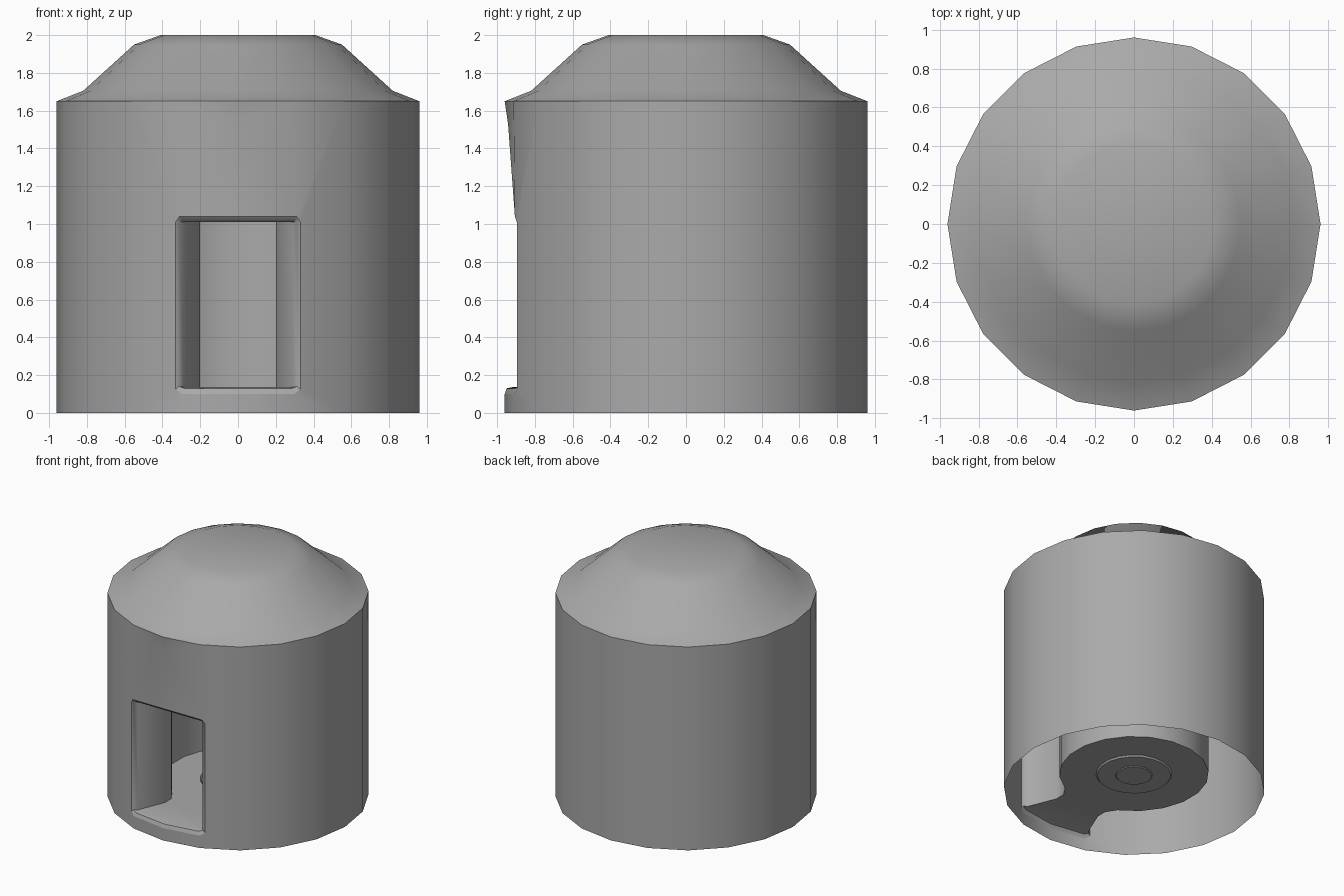
import bpy
import bmesh
from math import sin, cos, pi

cube = bpy.data.objects.get("Cube")
if cube:
    bpy.data.objects.remove(cube, do_unlink=True)

SIDES = 20
STEP = 2 * pi / SIDES
R, WALL_TOP = 0.96, 1.65
ROOM_R, FLOOR, CEIL = 0.55, 0.136, 1.01

grey = bpy.data.materials.new("plain grey")
grey.use_nodes = True
grey.diffuse_color = (0.4, 0.4, 0.4, 1)
grey.node_tree.nodes["Principled BSDF"].inputs["Base Color"].default_value = grey.diffuse_color


def column(r, i, z):
    """Point on a ring; index zero faces the front, positive goes to +x."""
    return (r * sin(i * STEP), -r * cos(i * STEP), z)


def flip(p):
    return (-p[0], p[1], p[2])


def face(bm, *pts):
    return bm.faces.new([bm.verts.new(p) for p in pts])


def pair(bm, *pts):
    """A face and its mirror image."""
    face(bm, *pts)
    face(bm, *[flip(p) for p in reversed(pts)])


def across(bm, half):
    """One face from a half outline that is mirrored over x = 0."""
    face(bm, *half, *[flip(p) for p in reversed(half) if abs(p[0]) > 1e-6])


def lathe(bm, profile, offset=0.0):
    """Rings of quads down a profile of (radius, z), capped at the last ring."""
    for (r0, z0), (r1, z1) in zip(profile, profile[1:]):
        for i in range(SIDES):
            a, b = i + offset, i + 1 + offset
            face(bm, column(r0, a, z0), column(r0, b, z0), column(r1, b, z1), column(r1, a, z1))
    r, z = profile[-1]
    face(bm, *[column(r, i + offset, z) for i in range(SIDES)])


def finish(bm, name, inward=False):
    bmesh.ops.remove_doubles(bm, verts=bm.verts, dist=0.0005)
    bmesh.ops.recalc_face_normals(bm, faces=bm.faces)
    if inward:
        bmesh.ops.reverse_faces(bm, faces=bm.faces)
    mesh = bpy.data.meshes.new(name)
    bm.to_mesh(mesh)
    bm.free()
    mesh.materials.append(grey)
    ob = bpy.data.objects.new(name, mesh)
    bpy.context.collection.objects.link(ob)
    bpy.ops.object.select_all(action="DESELECT")
    ob.select_set(True)
    bpy.context.view_layer.objects.active = ob
    bpy.ops.object.shade_smooth_by_angle(angle=0.6)
    return ob


# Doorway outline, right half: outer rim and inner edge, bottom to top
rim = [(0, -0.96, 0.10), (0.297, -0.913, 0.10), (0.33, -0.896, 0.125),
       (0.33, -0.896, 1.01), (0.31, -0.906, 1.04)]
bead = [(0, -0.95, 0.13), (0.28, -0.905, 0.128), (0.312, -0.89, 0.14),
        (0.312, -0.89, 1.015), (0.30, -0.893, 1.025)]
inner = [(0, -0.92, FLOOR), (0.27, -0.885, FLOOR), (0.29, -0.87, FLOOR),
         (0.29, -0.87, CEIL), (0.29, -0.87, CEIL)]

# Outer wall: plain columns, then the front panels around the doorway
bm = bmesh.new()
for i in range(2, SIDES - 2):
    face(bm, column(R, i, 0), column(R, i + 1, 0),
         column(R, i + 1, WALL_TOP), column(R, i, WALL_TOP))
c0, b0, a0 = [column(R, i, 0) for i in range(3)]
c1, b1, a1 = [column(R, i, WALL_TOP) for i in range(3)]
brow = (0, -0.942, 1.53)
pair(bm, a0, a1, rim[3], rim[2])
pair(bm, a0, rim[2], rim[1], b0)
pair(bm, a1, b1, rim[4], rim[3])
pair(bm, c0, b0, rim[1], rim[0])
pair(bm, c1, brow, b1)
pair(bm, b1, brow, rim[4])
face(bm, brow, flip(rim[4]), rim[4])
finish(bm, "outer_wall")

# Roof
bm = bmesh.new()
lathe(bm, [(R, WALL_TOP), (0.82, 1.705), (0.55, 1.95), (0.41, 2.0)])
finish(bm, "roof")

# Interior: rounded door frame, flared passage and round room
bm = bmesh.new()
for outer_loop, inner_loop in ((rim, bead), (bead, inner)):
    for k in range(4):
        corners = [outer_loop[k], outer_loop[k + 1], inner_loop[k + 1], inner_loop[k]]
        if corners[1] != corners[2] and corners[2] == corners[3]:
            corners.pop()
        pair(bm, *corners)
    across(bm, [outer_loop[4], inner_loop[4]])
plan = [(0.29, -0.87), (0.20, -0.65), (0.20, -0.57), column(ROOM_R, 1.5, 0)[:2]]
for p, q in zip(plan, plan[1:]):
    pair(bm, (*p, FLOOR), (*q, FLOOR), (*q, CEIL), (*p, CEIL))
room_front = column(ROOM_R, 0.5, FLOOR)
across(bm, inner[:2] + [(*p, FLOOR) for p in plan] + [room_front])
across(bm, [(*p, CEIL) for p in plan] + [column(ROOM_R, 0.5, CEIL)])
for i in range(1, SIDES - 2):
    a, b = i + 0.5, i + 1.5
    face(bm, column(ROOM_R, a, FLOOR), column(ROOM_R, b, FLOOR),
         column(ROOM_R, b, CEIL), column(ROOM_R, a, CEIL))
face(bm, *[column(ROOM_R, i + 0.5, CEIL) for i in range(SIDES)])

# Room floor with a shallow round recess
lathe(bm, [(ROOM_R, FLOOR), (0.28, FLOOR), (0.27, 0.124), (0.136, 0.124), (0.13, 0.118)], 0.5)
finish(bm, "door_frame_and_room", inward=True)
